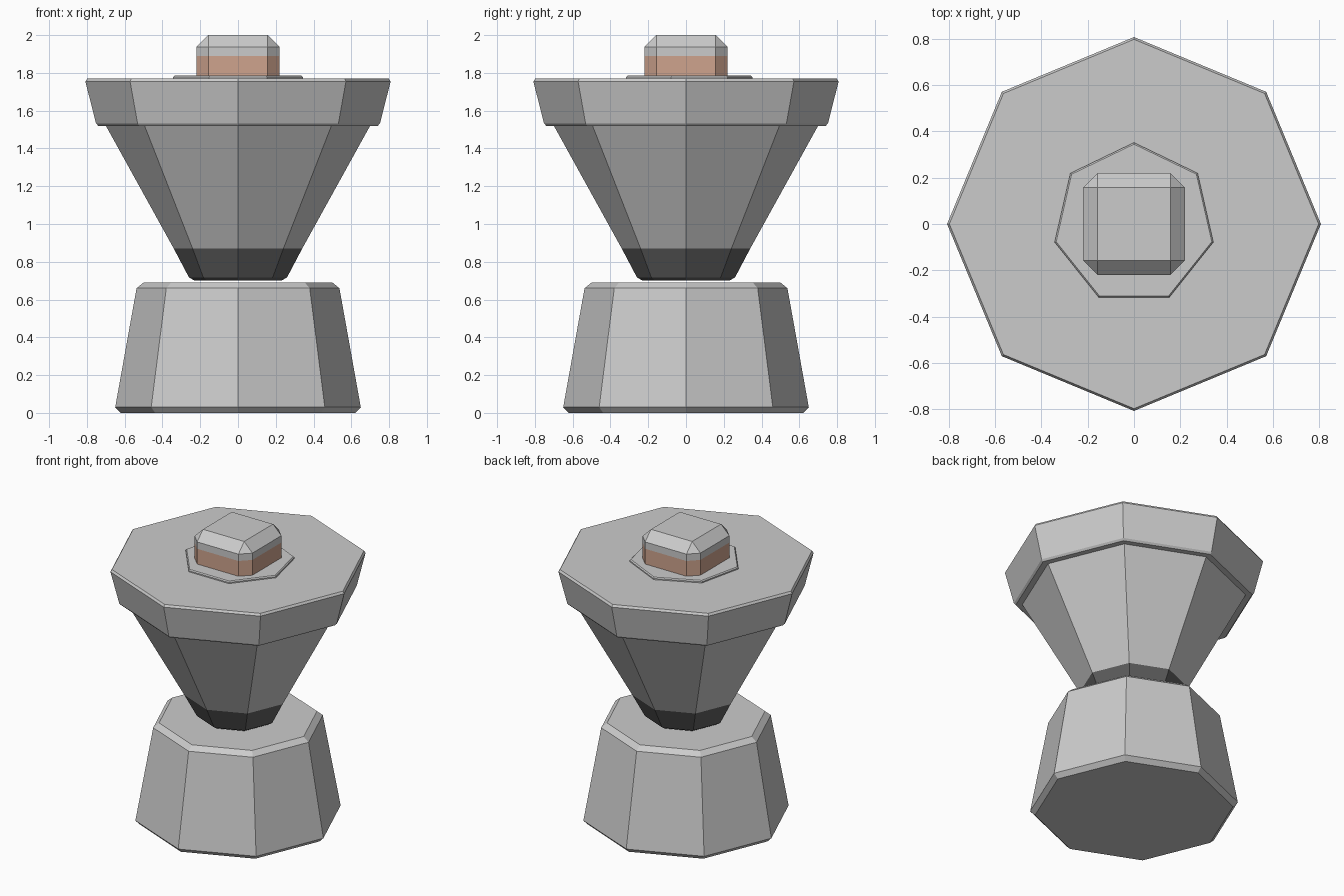
import bpy
import bmesh
from math import sin, cos, pi

cube = bpy.data.objects.get("Cube")
if cube:
    bpy.data.objects.remove(cube, do_unlink=True)


def material(name, rgb):
    mat = bpy.data.materials.new(name)
    mat.use_nodes = True
    mat.diffuse_color = (*rgb, 1)
    mat.node_tree.nodes["Principled BSDF"].inputs["Base Color"].default_value = (*rgb, 1)
    return mat


grey = material("light grey", (0.6, 0.6, 0.6))
dark = material("dark grey", (0.12, 0.12, 0.12))
copper = material("copper", (0.62, 0.37, 0.27))


def finish(name, bm, mats, split=None):
    """Make the object; faces centred below the split height get the second material."""
    bmesh.ops.recalc_face_normals(bm, faces=bm.faces)
    for face in bm.faces:
        low = split is not None and face.calc_center_median().z < split
        face.material_index = 1 if low else 0
    mesh = bpy.data.meshes.new(name)
    bm.to_mesh(mesh)
    bm.free()
    for mat in mats:
        mesh.materials.append(mat)
    obj = bpy.data.objects.new(name, mesh)
    bpy.context.collection.objects.link(obj)
    return obj


def lathe(name, sides, profile, mats, split=None):
    """Capped faceted turning from (radius, height) pairs, one corner on +y."""
    bm = bmesh.new()
    rings = []
    for r, z in profile:
        angles = [pi / 2 + 2 * pi * i / sides for i in range(sides)]
        rings.append([bm.verts.new((r * cos(a), r * sin(a), z)) for a in angles])
    for lower, upper in zip(rings, rings[1:]):
        for i in range(sides):
            j = (i + 1) % sides
            bm.faces.new((lower[i], lower[j], upper[j], upper[i]))
    bm.faces.new(rings[0][::-1])
    bm.faces.new(rings[-1])
    return finish(name, bm, mats, split)


# Foot, funnel with dark tip, rim and washer
lathe("base", 8, [(0.62, 0), (0.65, 0.03), (0.537, 0.66), (0.5, 0.69)], [grey])
lathe("funnel", 8, [(0.23, 0.70), (0.26, 0.718), (0.34, 0.87), (0.705, 1.53)],
      [grey, dark], 0.87)
lathe("rim", 8, [(0.74, 1.52), (0.752, 1.533), (0.808, 1.755), (0.798, 1.77)], [grey])
lathe("washer", 7, [(0.352, 1.765), (0.352, 1.778), (0.345, 1.785)], [grey])

# Chamfered knob with a copper lower band
bm = bmesh.new()
bmesh.ops.create_cube(bm, size=0.44)
bmesh.ops.translate(bm, verts=bm.verts, vec=(0, 0, 1.78))
bmesh.ops.bevel(bm, geom=bm.edges[:], offset=0.063, segments=1, affect='EDGES')
bmesh.ops.bisect_plane(bm, geom=bm.verts[:] + bm.edges[:] + bm.faces[:],
                       plane_co=(0, 0, 1.89), plane_no=(0, 0, 1))
finish("knob", bm, [grey, copper], 1.89)
